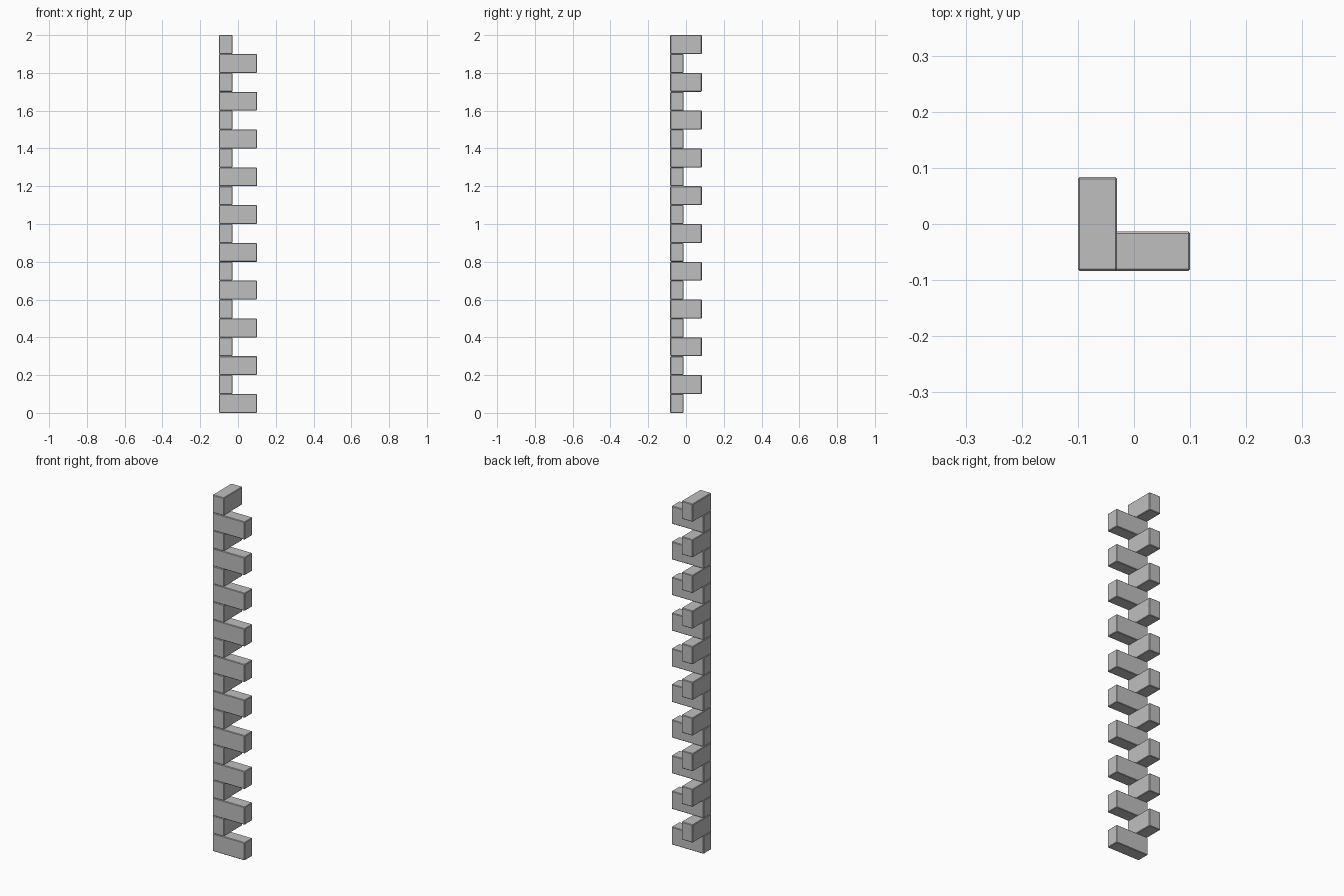
import bpy

# Remove the default cube
cube = bpy.data.objects.get("Cube")
if cube:
    bpy.data.objects.remove(cube, do_unlink=True)

# Single stone colour
stone = bpy.data.materials.new("grey_stone")
stone.use_nodes = True
colour = (0.52, 0.52, 0.52, 1)
stone.diffuse_color = colour
stone.node_tree.nodes["Principled BSDF"].inputs["Base Color"].default_value = colour

COUNT = 20
PITCH = 2 / COUNT
WIDTH, LENGTH, DEPTH = 0.07, 0.2, 0.167
LEFT, FRONT = -LENGTH / 2, -DEPTH / 2


def quoin(name, size_x, size_y, level):
    """Chamfered block whose outer corner sits on the shared wall corner."""
    bpy.ops.mesh.primitive_cube_add(size=1)
    block = bpy.context.object
    block.name = name
    block.scale = (size_x, size_y, PITCH)
    block.location = (LEFT + size_x / 2, FRONT + size_y / 2, (level + 0.5) * PITCH)
    bpy.ops.object.transform_apply(location=False, rotation=False, scale=True)
    bevel = block.modifiers.new("chamfer", 'BEVEL')
    bevel.width = 0.003
    bevel.segments = 1
    block.data.materials.append(stone)


# Courses alternate between the front wall and the side wall
for level in range(COUNT):
    if level % 2 == 0:
        quoin(f"front_quoin_{level // 2 + 1}", LENGTH, WIDTH, level)
    else:
        quoin(f"side_quoin_{level // 2 + 1}", WIDTH, DEPTH, level)
